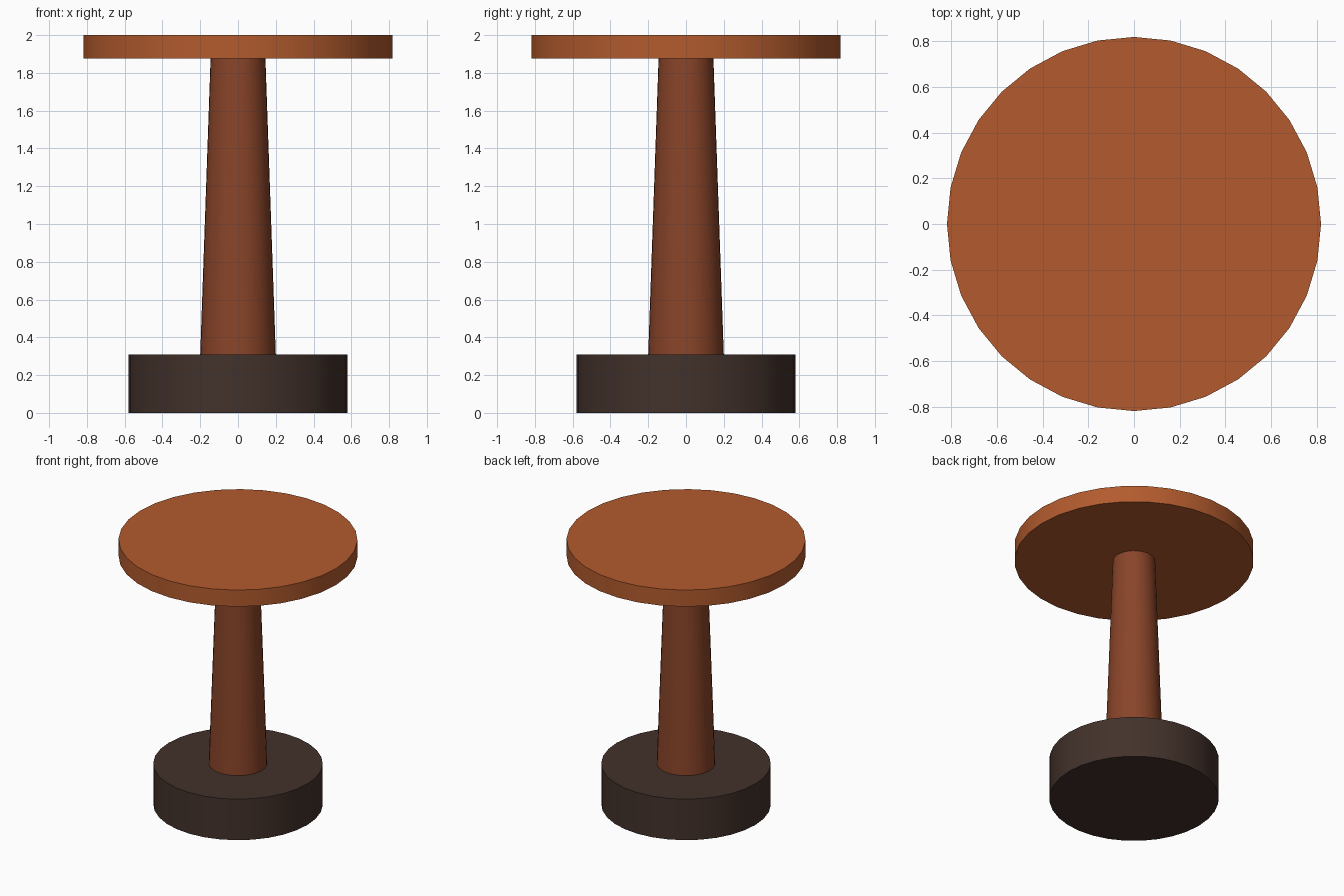
import bpy
import math

if "Cube" in bpy.data.objects:
    bpy.data.objects.remove(bpy.data.objects["Cube"])


def turned_part(name, r_bottom, r_top, z_bottom, z_top, color):
    """Round 32-sided part, smooth around the side with crisp rims."""
    bpy.ops.mesh.primitive_cone_add(
        vertices=32, radius1=r_bottom, radius2=r_top,
        depth=z_top - z_bottom, location=(0, 0, (z_bottom + z_top) / 2))
    obj = bpy.context.object
    obj.name = name
    bpy.ops.object.shade_smooth_by_angle(angle=math.radians(30))
    mat = bpy.data.materials.new(name + "_finish")
    mat.diffuse_color = (*color, 1.0)
    mat.use_nodes = True
    mat.node_tree.nodes["Principled BSDF"].inputs["Base Color"].default_value = mat.diffuse_color
    obj.data.materials.append(mat)
    return obj


# Heavy dark foot
turned_part("base", 0.58, 0.58, 0.0, 0.31, (0.055, 0.031, 0.024))
# Tapered column
turned_part("pedestal", 0.20, 0.145, 0.31, 1.88, (0.25, 0.058, 0.022))
# Thin round top
turned_part("tabletop", 0.818, 0.818, 1.875, 2.0, (0.45, 0.105, 0.027))
